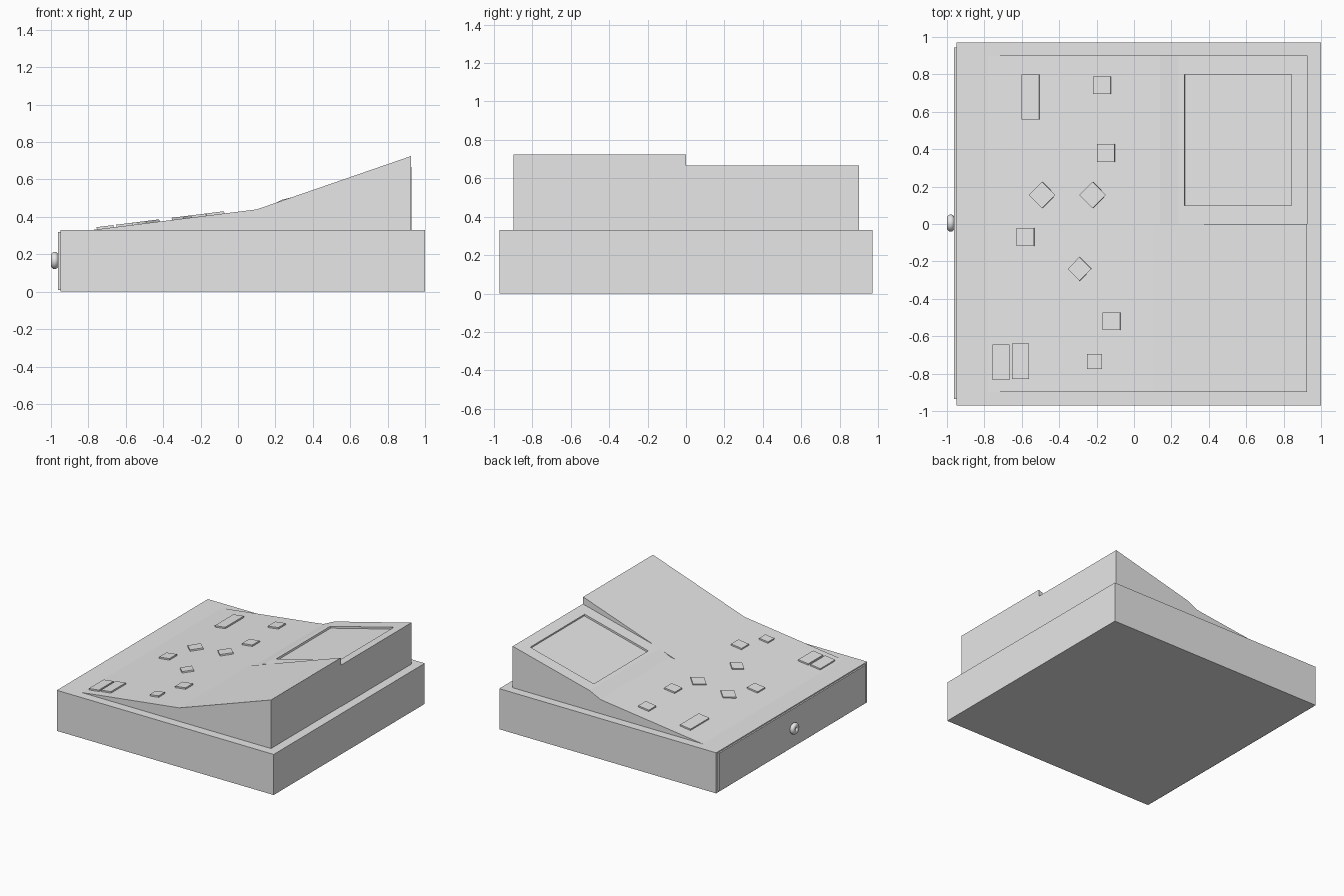
import bpy, bmesh, math
from mathutils import Matrix

if "Cube" in bpy.data.objects:
    bpy.data.objects.remove(bpy.data.objects["Cube"])

grey = bpy.data.materials.new("grey plastic")
grey.diffuse_color = (0.8, 0.8, 0.8, 1)
grey.use_nodes = True
grey.node_tree.nodes["Principled BSDF"].inputs["Base Color"].default_value = grey.diffuse_color

SLOPE = 0.125          # rise of the keypad surface
KNEE_X, KNEE_Z = 0.10, 0.44


def finish(ob, name):
    ob.name = name
    ob.data.materials.clear()
    ob.data.materials.append(grey)
    return ob


def box(name, center, size, pitch=0.0, spin=0.0):
    """Box of a given size, spun about z and then pitched up towards +x."""
    bm = bmesh.new()
    bmesh.ops.create_cube(bm, size=1)
    m = (Matrix.Translation(center) @ Matrix.Rotation(-pitch, 4, 'Y')
         @ Matrix.Rotation(spin, 4, 'Z') @ Matrix.Diagonal((*size, 1)))
    bm.transform(m)
    me = bpy.data.meshes.new(name)
    bm.to_mesh(me)
    bm.free()
    ob = bpy.data.objects.new(name, me)
    bpy.context.collection.objects.link(ob)
    return finish(ob, name)


def prism(name, profile, y0, y1):
    """Extrude an x-z profile along y."""
    bm = bmesh.new()
    face = bm.faces.new([bm.verts.new((x, y0, z)) for x, z in profile])
    ext = bmesh.ops.extrude_face_region(bm, geom=[face])
    for v in ext["geom"]:
        if isinstance(v, bmesh.types.BMVert):
            v.co.y = y1
    bmesh.ops.recalc_face_normals(bm, faces=bm.faces)
    me = bpy.data.meshes.new(name)
    bm.to_mesh(me)
    bm.free()
    ob = bpy.data.objects.new(name, me)
    bpy.context.collection.objects.link(ob)
    return finish(ob, name)


# Base block and end panel
box("base", (0.025, 0, 0.165), (1.95, 1.94, 0.33))
box("end_panel", (-0.95, 0.005, 0.165), (0.024, 1.88, 0.31))

# Sloping console: tall half and lower screen half
prism("tall_console", [(-0.78, 0.33), (0.925, 0.33), (0.925, 0.725),
                       (KNEE_X, KNEE_Z)], -0.897, 0)
screen_half = prism("screen_console",
                    [(-0.78, 0.33), (0.928, 0.33), (0.928, 0.667), (0.237, 0.492),
                     (0.14, 0.446), (KNEE_X, KNEE_Z)], 0, 0.9)

# Shallow screen recess
pitch = math.atan2(0.175, 0.691)
cx = 0.555
cutter = box("screen_cutter", (cx, 0.45, 0.432 + 0.2535 * cx),
             (0.59, 0.70, 0.03), pitch)
mod = screen_half.modifiers.new("screen recess", 'BOOLEAN')
mod.operation = 'DIFFERENCE'
mod.solver = 'EXACT'
mod.object = cutter
bpy.context.view_layer.objects.active = screen_half
bpy.ops.object.modifier_apply(modifier=mod.name)
bpy.data.objects.remove(cutter, do_unlink=True)

# Keys on the lower slope: x, y, length x, length y, spin in degrees
keys = [
    (-0.553, 0.68, 0.095, 0.24, 0),
    (-0.17, 0.742, 0.095, 0.095, 0),
    (-0.15, 0.38, 0.095, 0.095, 0),
    (-0.22, 0.155, 0.10, 0.10, 45),
    (-0.49, 0.155, 0.10, 0.10, 45),
    (-0.58, -0.07, 0.095, 0.095, 0),
    (-0.29, -0.24, 0.09, 0.09, 45),
    (-0.12, -0.52, 0.095, 0.095, 0),
    (-0.21, -0.735, 0.08, 0.08, 0),
    (-0.71, -0.74, 0.09, 0.19, 0),
    (-0.605, -0.735, 0.09, 0.19, 0),
]
for i, (x, y, sx, sy, spin) in enumerate(keys):
    z = KNEE_Z + SLOPE * (x - KNEE_X)
    box(f"key_{i + 1}", (x, y, z), (sx, sy, 0.024),
        math.atan(SLOPE), math.radians(spin))

# Round socket on the end panel
bpy.ops.mesh.primitive_torus_add(major_segments=32, minor_segments=16,
                                 major_radius=0.026, minor_radius=0.02,
                                 location=(-0.98, 0.005, 0.167),
                                 rotation=(0, math.pi / 2, 0))
socket = finish(bpy.context.object, "socket")
bpy.ops.object.shade_smooth_by_angle()
